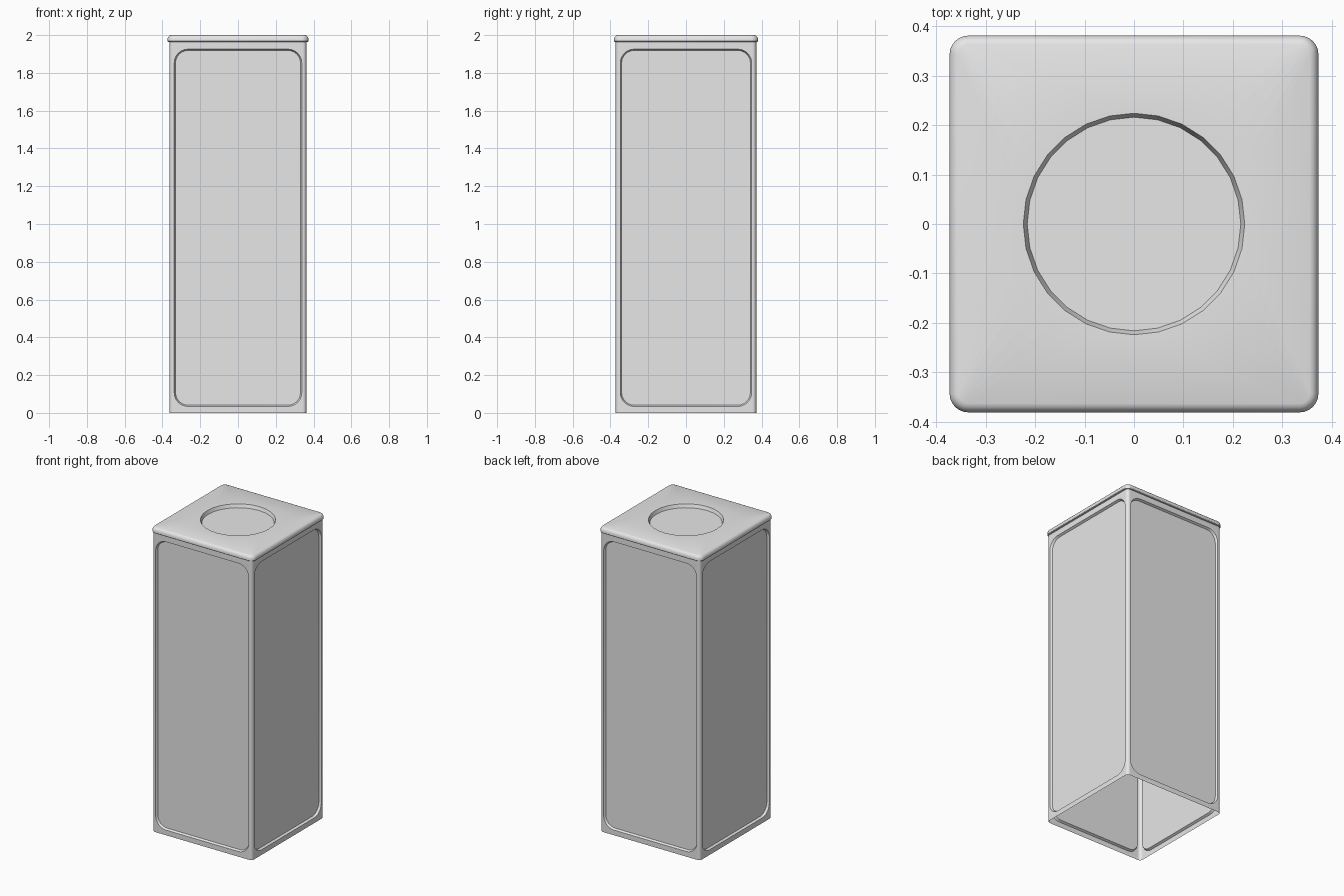
import bpy, bmesh, math
from mathutils import Matrix, Vector

cube = bpy.data.objects.get("Cube")
if cube:
    bpy.data.objects.remove(cube, do_unlink=True)

metal = bpy.data.materials.new("light grey metal")
metal.use_nodes = True
metal.diffuse_color = (0.8, 0.8, 0.8, 1)
metal.node_tree.nodes["Principled BSDF"].inputs["Base Color"].default_value = (0.8, 0.8, 0.8, 1)

STEPS = 6                    # segments in every rounded corner
HX, HY = 0.362, 0.372        # half sizes of the body
ROUND = 0.02                 # radius of the upright body corners
BODY_TOP = 1.963


def rounded_rect(hx, hy, r):
    """Outline of a rounded rectangle, counter-clockwise."""
    points = []
    for corner, (sx, sy) in enumerate(((1, 1), (-1, 1), (-1, -1), (1, -1))):
        for i in range(STEPS + 1):
            a = math.pi / 2 * (corner + i / STEPS)
            points.append((sx * (hx - r) + r * math.cos(a), sy * (hy - r) + r * math.sin(a)))
    return points


def loft(bm, loops, closed=True, cap=False):
    """Join successive loops of points with quads."""
    rings = [[bm.verts.new(p) for p in loop] for loop in loops]
    for a, b in zip(rings, rings[1:]):
        n = len(a)
        for i in range(n if closed else n - 1):
            j = (i + 1) % n
            bm.faces.new((a[i], a[j], b[j], b[i]))
    if cap:
        bm.faces.new(rings[-1])


def finish(name, bm):
    bmesh.ops.remove_doubles(bm, verts=bm.verts[:], dist=1e-5)
    bmesh.ops.recalc_face_normals(bm, faces=bm.faces[:])
    mesh = bpy.data.meshes.new(name)
    bm.to_mesh(mesh)
    bm.free()
    mesh.materials.append(metal)
    obj = bpy.data.objects.new(name, mesh)
    bpy.context.collection.objects.link(obj)
    bpy.ops.object.select_all(action="DESELECT")
    obj.select_set(True)
    bpy.context.view_layer.objects.active = obj
    bpy.ops.object.shade_smooth_by_angle(angle=math.radians(30))


# Body: four walls with recessed panels, joined by rounded corners, open below
bm = bmesh.new()
for side in range(4):
    half, out = (HX, HY) if side % 2 == 0 else (HY, HX)
    turn = Matrix.Rotation(side * math.pi / 2, 3, "Z")

    def wall_loop(hw, low, high, r, depth):
        mid, hz = (low + high) / 2, (high - low) / 2
        return [turn @ Vector((u, depth - out, mid + v)) for u, v in rounded_rect(hw, hz, r)]

    loft(bm, [
        wall_loop(half - ROUND, 0, BODY_TOP, 0, 0),
        wall_loop(half - 0.024, 0.034, 1.926, 0.074, 0),
        wall_loop(half - 0.031, 0.041, 1.919, 0.067, 0.014),
    ], cap=True)

    # upright corner beside this wall
    arc = []
    for i in range(STEPS + 1):
        a = math.pi / 2 * (i / STEPS - 1)
        arc.append((half - ROUND + ROUND * math.cos(a), -out + ROUND + ROUND * math.sin(a)))
    loft(bm, [[turn @ Vector((x, y, z)) for x, y in arc] for z in (0, BODY_TOP)], closed=False)
finish("tin_body", bm)

# Lid: bevelled rim, flat top and a round recess
bm = bmesh.new()
loops = []
for inset, z in ((0.011, 1.963), (0.002, 1.965), (0, 1.968), (0, 1.981),
                 (0.004, 1.991), (0.010, 1.997), (0.018, 2.0)):
    loops.append([(x, y, z) for x, y in
                  rounded_rect(0.373 - inset, 0.381 - inset, 0.038 - inset)])
count = len(loops[0])
for radius, z in ((0.224, 2.0), (0.216, 1.978)):
    loops.append([(radius * math.cos(math.tau * i / count),
                   radius * math.sin(math.tau * i / count), z) for i in range(count)])
loft(bm, loops, cap=True)
finish("lid", bm)
